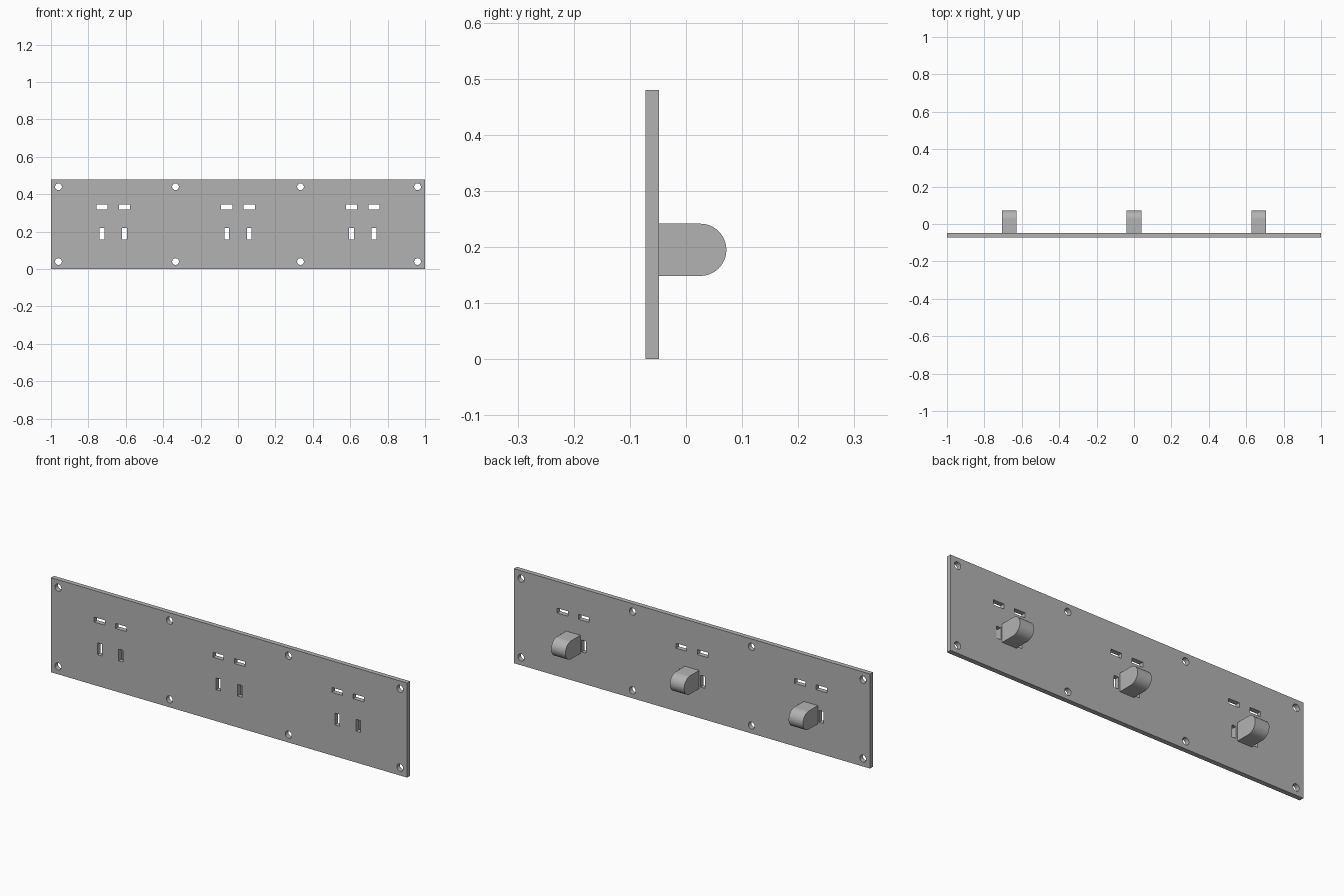
import bpy, bmesh, math
from mathutils import Matrix

old = bpy.data.objects.get("Cube")
if old:
    bpy.data.objects.remove(old, do_unlink=True)

HEIGHT = 0.48
FRONT, BACK, TIP = -0.072, -0.048, 0.072
GROUPS = (-0.667, 0, 0.667)

grey = bpy.data.materials.new("plain grey")
grey.use_nodes = True
colour = (0.45, 0.45, 0.45, 1)
grey.diffuse_color = colour
grey.node_tree.nodes["Principled BSDF"].inputs["Base Color"].default_value = colour


def add_box(bm, x, y, z, sx, sy, sz):
    place = Matrix.Translation((x, y, z)) @ Matrix.Diagonal((sx, sy, sz, 1))
    bmesh.ops.create_cube(bm, size=1, matrix=place)


def finish(bm, name):
    bmesh.ops.recalc_face_normals(bm, faces=bm.faces)
    mesh = bpy.data.meshes.new(name)
    bm.to_mesh(mesh)
    bm.free()
    mesh.materials.append(grey)
    obj = bpy.data.objects.new(name, mesh)
    bpy.context.collection.objects.link(obj)
    return obj


def activate(obj):
    bpy.ops.object.select_all(action="DESELECT")
    obj.select_set(True)
    bpy.context.view_layer.objects.active = obj


# Backing plate
mid_y = (FRONT + BACK) / 2
bm = bmesh.new()
add_box(bm, 0, mid_y, HEIGHT / 2, 2, BACK - FRONT, HEIGHT)
plate = finish(bm, "mounting_plate")

# Screw holes and slots, cut right through the plate
bm = bmesh.new()
for x in (-0.96, -0.334, 0.334, 0.96):
    for z in (0.04, HEIGHT - 0.04):
        place = Matrix.Translation((x, mid_y, z)) @ Matrix.Rotation(math.pi / 2, 4, "X")
        bmesh.ops.create_cone(bm, cap_ends=True, segments=32, radius1=0.018,
                              radius2=0.018, depth=0.1, matrix=place)
for centre in GROUPS:
    for side in (-1, 1):
        x = centre + side * 0.06
        add_box(bm, x, mid_y, 0.332, 0.06, 0.1, 0.025)
        add_box(bm, x, mid_y, 0.189, 0.025, 0.1, 0.06)
cutter = finish(bm, "hole_cutter")
cutter.hide_render = True

cut = plate.modifiers.new("holes", "BOOLEAN")
cut.operation = "DIFFERENCE"
cut.solver = "EXACT"
cut.object = cutter
activate(plate)
bpy.ops.object.modifier_apply(modifier=cut.name)
bpy.data.objects.remove(cutter, do_unlink=True)
bpy.ops.object.shade_smooth_by_angle(angle=math.radians(30))

# Round-ended pegs on the back
RADIUS, PEG_Z, WIDTH, STEPS = 0.0465, 0.195, 0.08, 24
outline = [(BACK, PEG_Z - RADIUS)]
for i in range(STEPS + 1):
    a = math.pi * (i / STEPS - 0.5)
    outline.append((TIP - RADIUS + RADIUS * math.cos(a), PEG_Z + RADIUS * math.sin(a)))
outline.append((BACK, PEG_Z + RADIUS))

for name, centre in zip(("right_peg", "middle_peg", "left_peg"), GROUPS):
    bm = bmesh.new()
    face = bm.faces.new([bm.verts.new((centre - WIDTH / 2, y, z)) for y, z in outline])
    grown = bmesh.ops.extrude_face_region(bm, geom=[face])["geom"]
    bmesh.ops.translate(bm, vec=(WIDTH, 0, 0),
                        verts=[v for v in grown if isinstance(v, bmesh.types.BMVert)])
    activate(finish(bm, name))
    bpy.ops.object.shade_smooth_by_angle(angle=math.radians(30))
